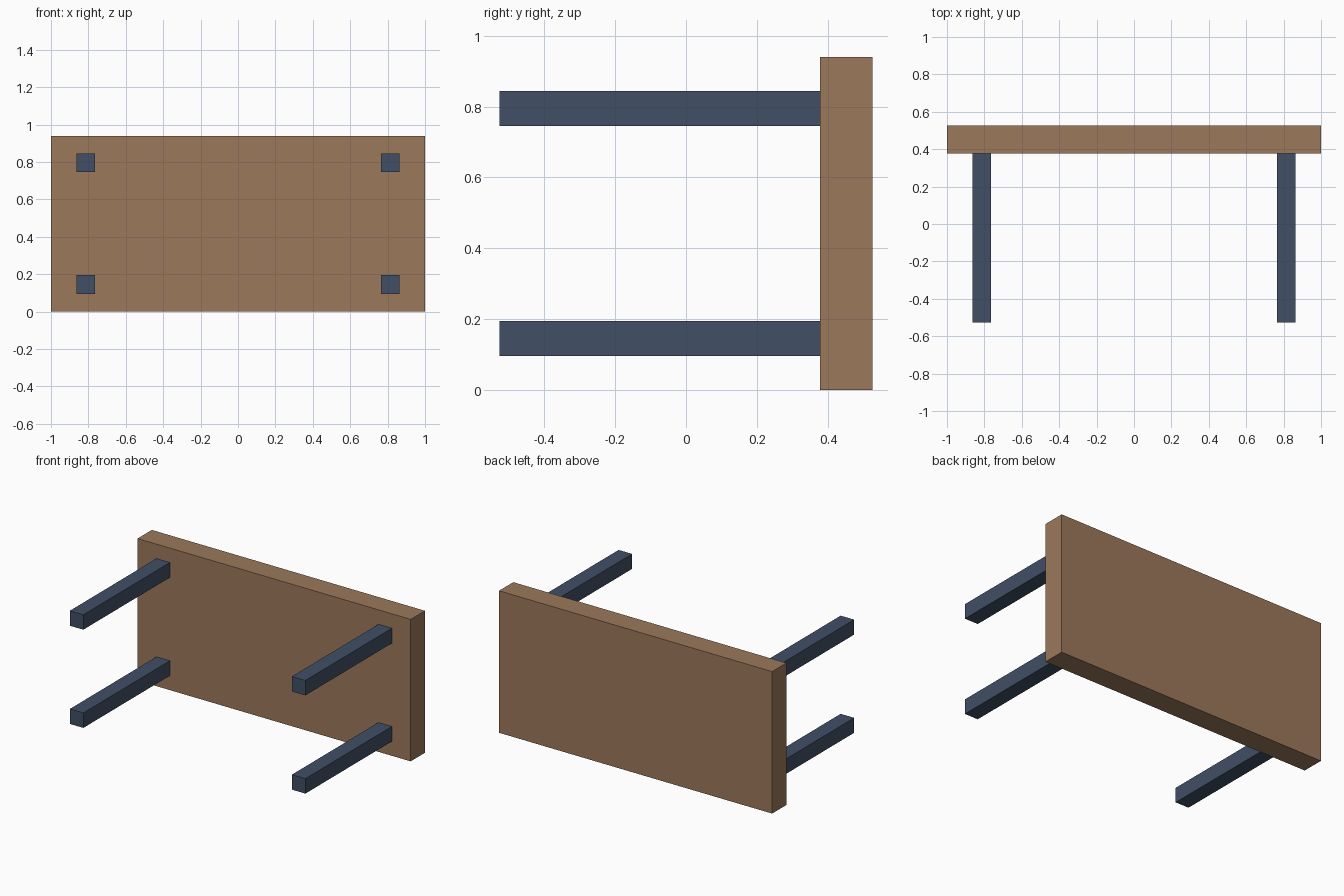
import bpy

if "Cube" in bpy.data.objects:
    bpy.data.objects.remove(bpy.data.objects["Cube"])


def material(name, color):
    mat = bpy.data.materials.new(name)
    mat.diffuse_color = (*color, 1.0)
    mat.use_nodes = True
    mat.node_tree.nodes["Principled BSDF"].inputs["Base Color"].default_value = mat.diffuse_color
    return mat


def box(name, center, size, mat):
    bpy.ops.mesh.primitive_cube_add(size=1, location=center)
    obj = bpy.context.object
    obj.name = name
    obj.scale = size
    bpy.ops.object.transform_apply(location=False, rotation=False, scale=True)
    obj.data.materials.append(mat)
    return obj


wood = material("brown_wood", (0.33, 0.19, 0.105))
navy = material("navy_paint", (0.052, 0.08, 0.13))

HEIGHT = 0.94
BACK, FACE = 0.527, 0.378   # y of the table top's two broad faces
LEG = 0.099                 # leg thickness

# Table top, standing on its long edge at the back
box("table_top", (0, (BACK + FACE) / 2, HEIGHT / 2),
    (2.0, BACK - FACE, HEIGHT), wood)

# Four square legs pointing forward
for side, sx in (("left", -1), ("right", 1)):
    for level, sz in (("lower", -1), ("upper", 1)):
        box(f"{level}_{side}_leg",
            (sx * 0.813, (FACE - BACK) / 2, HEIGHT / 2 + sz * 0.325),
            (LEG, FACE + BACK, LEG), navy)
